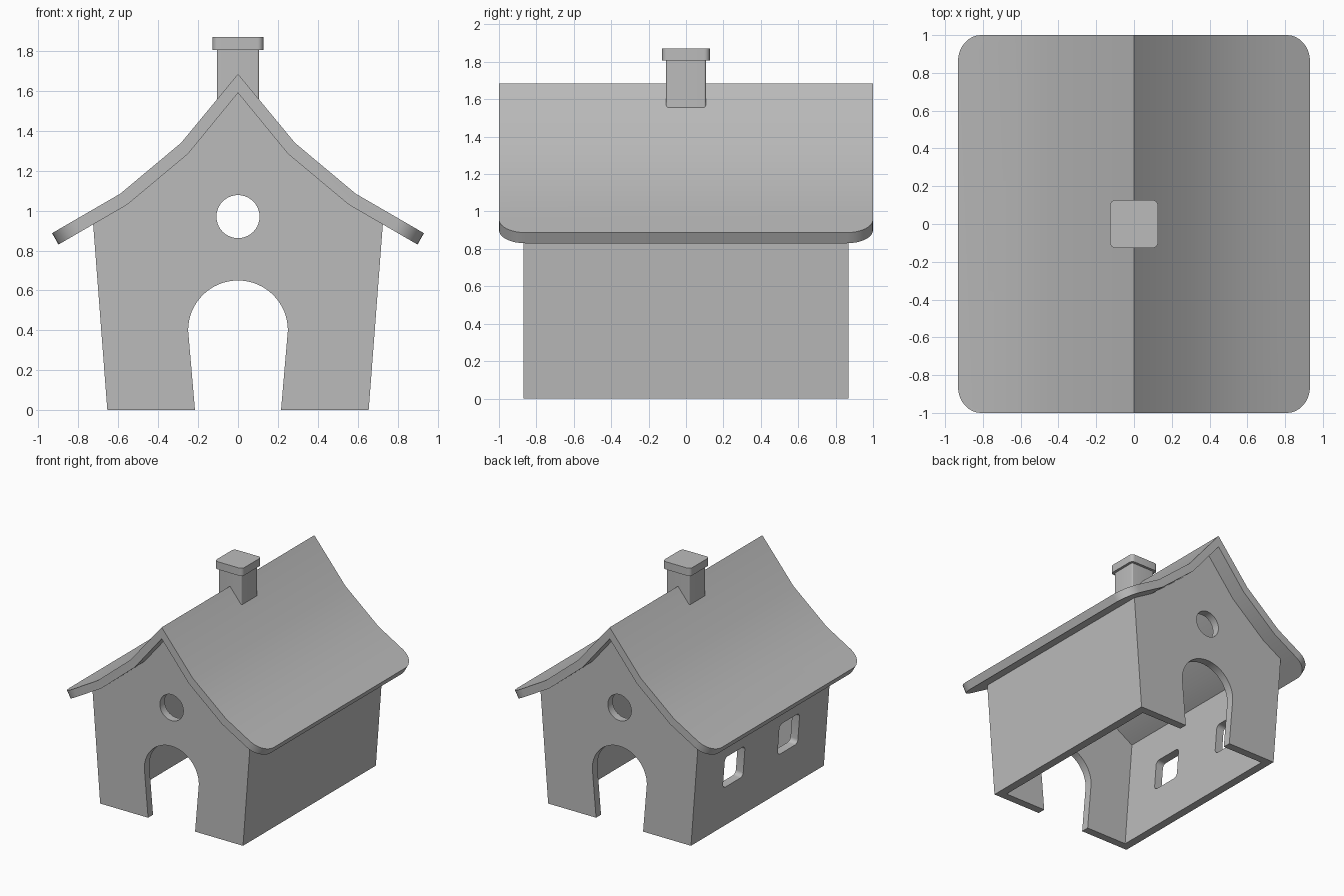
import bpy, bmesh
from math import sin, cos, pi, radians, atan2
from mathutils import Matrix

cube = bpy.data.objects.get("Cube")
if cube:
    bpy.data.objects.remove(cube, do_unlink=True)

stone = bpy.data.materials.new("plain_grey")
stone.use_nodes = True
grey = (0.5, 0.5, 0.5, 1)
stone.diffuse_color = grey
stone.node_tree.nodes["Principled BSDF"].inputs["Base Color"].default_value = grey

FRONT = Matrix.Rotation(pi / 2, 4, 'X')                 # profile x, z; depth along y
SIDE = Matrix.Rotation(pi / 2, 4, 'Z') @ FRONT          # profile y, z; depth along x
FLAT = Matrix.Identity(4)


def prism(name, points, half_depth, matrix):
    """Extrude a 2D outline both ways from its plane."""
    bm = bmesh.new()
    face = bm.faces.new([bm.verts.new((x, y, -half_depth)) for x, y in points])
    ext = bmesh.ops.extrude_face_region(bm, geom=[face])
    top = [g for g in ext["geom"] if isinstance(g, bmesh.types.BMVert)]
    bmesh.ops.translate(bm, vec=(0, 0, 2 * half_depth), verts=top)
    bm.transform(matrix)
    bmesh.ops.recalc_face_normals(bm, faces=bm.faces)
    mesh = bpy.data.meshes.new(name)
    bm.to_mesh(mesh)
    bm.free()
    mesh.materials.append(stone)
    obj = bpy.data.objects.new(name, mesh)
    bpy.context.collection.objects.link(obj)
    return obj


def arc(cx, cy, r, start, end, steps):
    return [(cx + r * cos(a), cy + r * sin(a))
            for a in (start + (end - start) * i / steps for i in range(steps + 1))]


def rounded_rect(w, h, r):
    corners = ((1, 1), (-1, 1), (-1, -1), (1, -1))
    return [p for i, (sx, sy) in enumerate(corners)
            for p in arc(sx * (w - r), sy * (h - r), r, i * pi / 2, (i + 1) * pi / 2, 6)]


def mirrored(half):
    """Close a right-hand outline, listed from the axis outward, by mirroring."""
    return half + [(-x, z) for x, z in reversed(half) if x > 0]


def select_only(obj):
    bpy.ops.object.select_all(action='DESELECT')
    obj.select_set(True)
    bpy.context.view_layer.objects.active = obj


def cut(target, cutter):
    cutter.hide_render = True
    mod = target.modifiers.new("cut", 'BOOLEAN')
    mod.operation, mod.solver, mod.object = 'DIFFERENCE', 'EXACT', cutter
    select_only(target)
    bpy.ops.object.modifier_apply(modifier=mod.name)
    bpy.data.objects.remove(cutter, do_unlink=True)


def smooth(obj):
    select_only(obj)
    bpy.ops.object.shade_smooth_by_angle(angle=radians(30))


# Curved gable roof slab
roof_top = [(0, 1.685), (0.285, 1.34), (0.59, 1.085), (0.932, 0.887)]
roof_under = [(0, 1.59), (0.25, 1.285), (0.555, 1.03), (0.9, 0.83)]
outline = roof_top + roof_under[::-1]
outline += [(-x, z) for x, z in roof_under[1:][::1]] + [(-x, z) for x, z in roof_top[:0:-1]]
roof = prism("roof", outline, 1.0, FRONT)

# Round the four eave corners
bm = bmesh.new()
bm.from_mesh(roof.data)
corners = [e for e in bm.edges
           if all(abs(v.co.x) > 0.85 and abs(v.co.y) > 0.99 for v in e.verts)
           and abs(e.verts[0].co.y - e.verts[1].co.y) < 0.01]
bmesh.ops.bevel(bm, geom=corners, offset=0.14, segments=8, profile=0.5, affect='EDGES')
bm.to_mesh(roof.data)
bm.free()
smooth(roof)

# Walls leaning outward, tucked slightly into the roof
walls = prism("walls", mirrored([(0, 1.605), (0.25, 1.3), (0.555, 1.045), (0.727, 0.945),
                                 (0.655, 0)]), 0.87, FRONT)

# Hollow inside, open at the bottom
cut(walls, prism("room_cutter", mirrored([(0, 1.49), (0.21, 1.235), (0.52, 0.97), (0.655, 0.89),
                                          (0.58, -0.1)]), 0.805, FRONT))

# Arched doorway and round gable window, through front and back
door = [(0.207, -0.1)] + arc(0, 0.4, 0.25, 0, pi, 32) + [(-0.207, -0.1)]
cut(walls, prism("door_cutter", door, 1.2, FRONT))
cut(walls, prism("round_window_cutter", arc(0, 0.97, 0.108, 0, 2 * pi, 40)[:-1], 1.2, FRONT))

# Side windows, square to the leaning walls
lean = atan2(0.07, 0.93)
for side in (1, -1):
    for y in (0.358, -0.358):
        place = (Matrix.Translation((side * 0.66, y, 0.468))
                 @ Matrix.Rotation(side * lean, 4, 'Y') @ SIDE)
        cut(walls, prism("window_cutter", rounded_rect(0.132, 0.13, 0.035), 0.2, place))
smooth(walls)

# Chimney with a cap
stack = prism("chimney", rounded_rect(0.106, 0.106, 0.01), 0.145, Matrix.Translation((0, 0, 1.665)))
cap = prism("chimney_cap", rounded_rect(0.127, 0.127, 0.03), 0.032, Matrix.Translation((0, 0, 1.838)))
smooth(stack)
smooth(cap)
